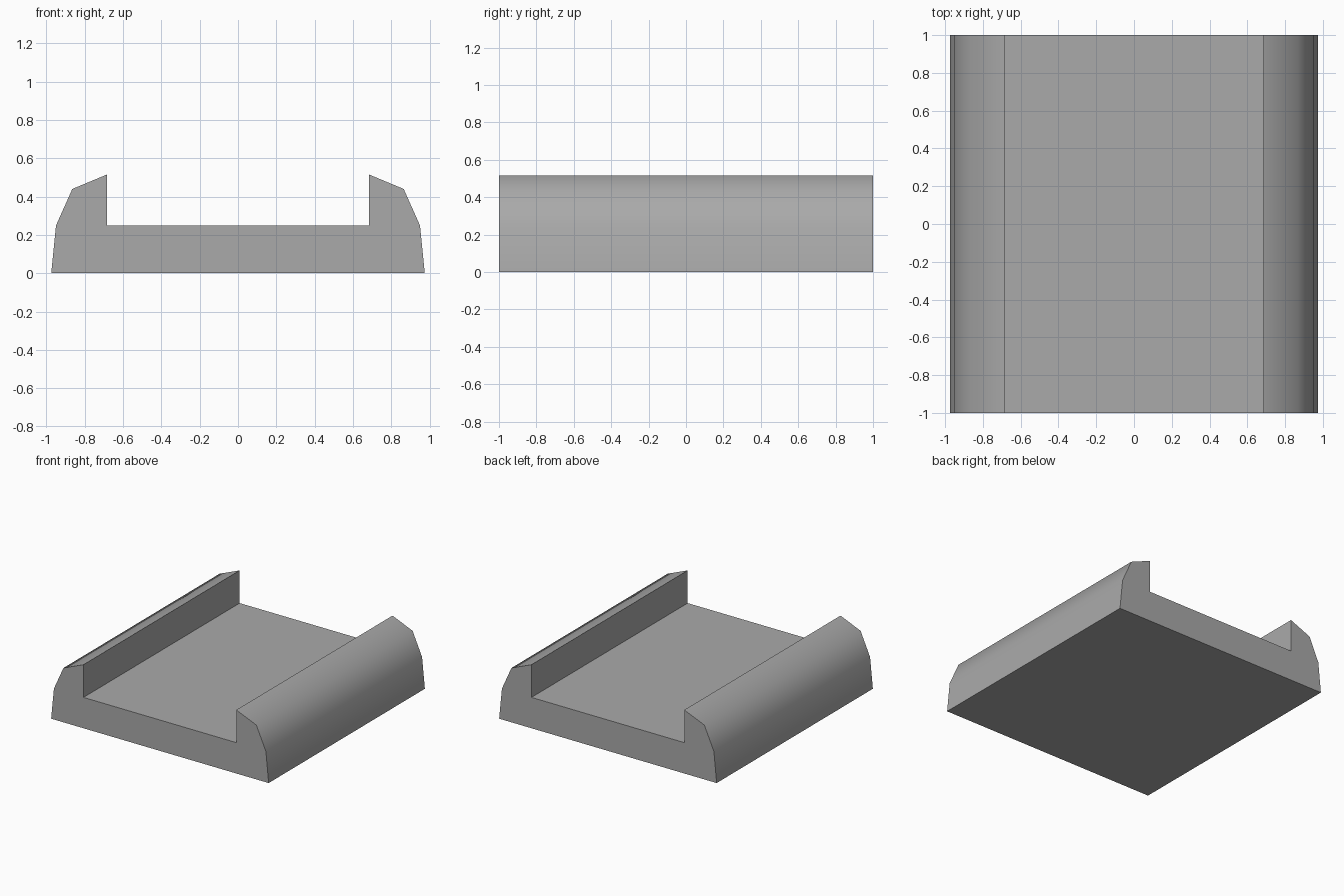
import bpy
import bmesh
import math

cube = bpy.data.objects.get("Cube")
if cube:
    bpy.data.objects.remove(cube, do_unlink=True)

# Single plain grey
grey = bpy.data.materials.new("mid_grey")
grey.use_nodes = True
colour = (0.4, 0.4, 0.4, 1.0)
grey.diffuse_color = colour
grey.node_tree.nodes["Principled BSDF"].inputs["Base Color"].default_value = colour

# Half section of the channel, from the outer foot up over the lip to the floor
half = [(0.975, 0), (0.95, 0.25), (0.865, 0.44), (0.685, 0.515), (0.685, 0.25)]
section = half + [(-x, z) for x, z in reversed(half)]

# Extrude the mirrored section along the length
bm = bmesh.new()
face = bm.faces.new([bm.verts.new((x, -1, z)) for x, z in section])
extruded = bmesh.ops.extrude_face_region(bm, geom=[face], use_keep_orig=True)
moved = [v for v in extruded["geom"] if isinstance(v, bmesh.types.BMVert)]
bmesh.ops.translate(bm, verts=moved, vec=(0, 2, 0))
bmesh.ops.recalc_face_normals(bm, faces=bm.faces)

mesh = bpy.data.meshes.new("channel_rail")
bm.to_mesh(mesh)
bm.free()
mesh.materials.append(grey)
rail = bpy.data.objects.new("channel_rail", mesh)
bpy.context.collection.objects.link(rail)

# Rounded outer flanks, crisp corners
bpy.ops.object.select_all(action="DESELECT")
rail.select_set(True)
bpy.context.view_layer.objects.active = rail
bpy.ops.object.shade_smooth_by_angle(angle=math.radians(50))
